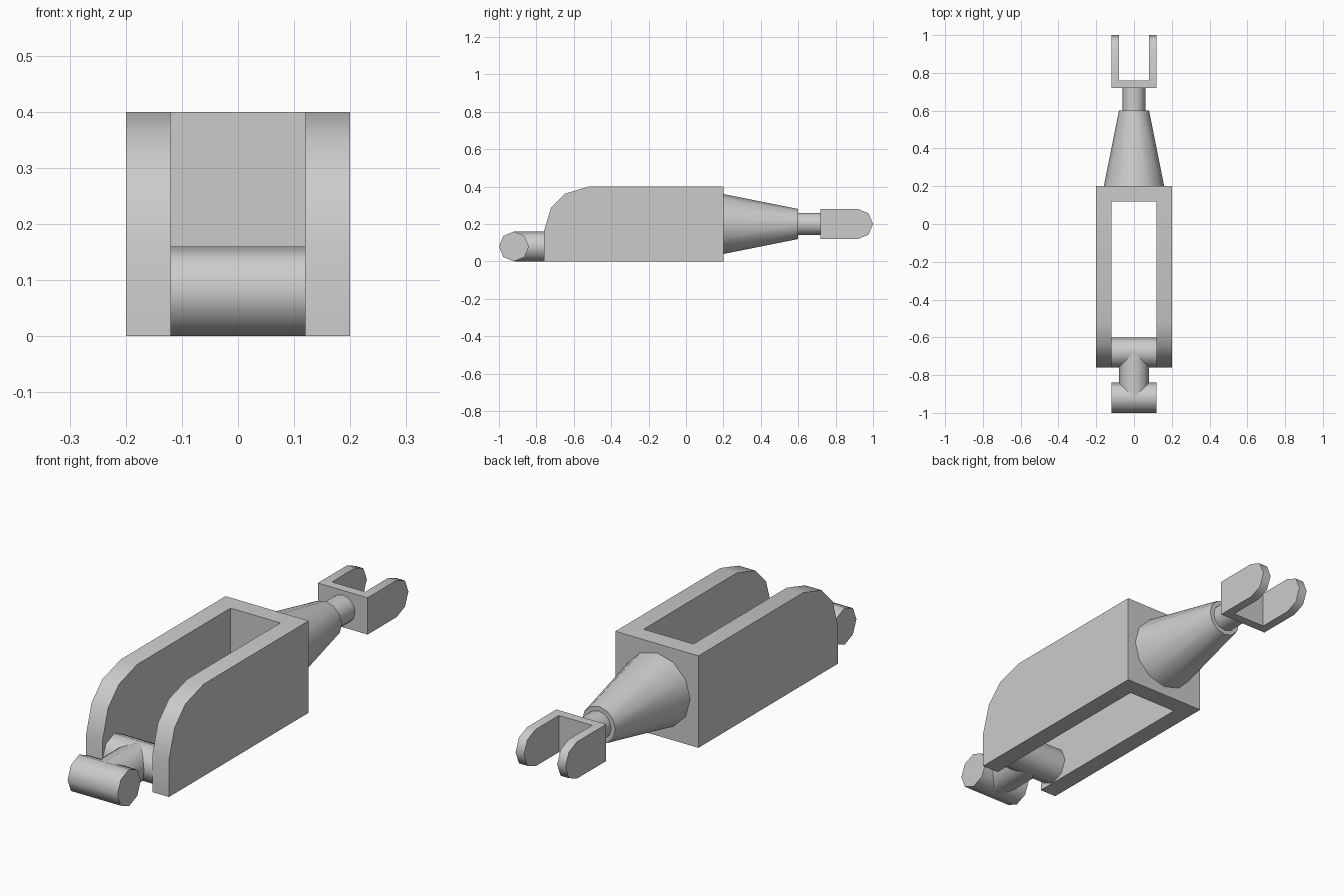
import bpy, bmesh, math
from mathutils import Matrix

if "Cube" in bpy.data.objects:
    bpy.data.objects.remove(bpy.data.objects["Cube"])


def finish(name, bm):
    """Turn a bmesh into a named object, smooth across shallow edges."""
    bmesh.ops.recalc_face_normals(bm, faces=bm.faces)
    me = bpy.data.meshes.new(name)
    bm.to_mesh(me)
    bm.free()
    ob = bpy.data.objects.new(name, me)
    bpy.context.collection.objects.link(ob)
    bpy.ops.object.select_all(action='DESELECT')
    ob.select_set(True)
    bpy.context.view_layer.objects.active = ob
    return ob


def smooth(ob):
    bpy.ops.object.select_all(action='DESELECT')
    ob.select_set(True)
    bpy.context.view_layer.objects.active = ob
    bpy.ops.object.shade_smooth_by_angle(angle=math.radians(50))


def extrude_profile(name, profile, half_width):
    """Extrude a (y, z) outline across x."""
    bm = bmesh.new()
    face = bm.faces.new([bm.verts.new((-half_width, y, z)) for y, z in profile])
    res = bmesh.ops.extrude_face_region(bm, geom=[face])
    verts = [v for v in res['geom'] if isinstance(v, bmesh.types.BMVert)]
    bmesh.ops.translate(bm, verts=verts, vec=(2 * half_width, 0, 0))
    return finish(name, bm)


def slotted(name, profile, half_width, slot_half, y0, y1):
    """Profile block with a vertical slot cut right through it."""
    ob = extrude_profile(name, profile, half_width)
    cutter = extrude_profile(name + "_cutter",
                             [(y0, -1), (y1, -1), (y1, 1), (y0, 1)], slot_half)
    cutter.hide_render = True
    mod = ob.modifiers.new("slot", 'BOOLEAN')
    mod.operation = 'DIFFERENCE'
    mod.solver = 'EXACT'
    mod.object = cutter
    bpy.context.view_layer.objects.active = ob
    bpy.ops.object.modifier_apply(modifier=mod.name)
    bpy.data.objects.remove(cutter, do_unlink=True)
    smooth(ob)


def rod(name, axis, start, end, z, r1, r2, sides, offset=0.0):
    """Cylinder or cone along x or y; offset is its y position when along x."""
    mid = (start + end) / 2
    if axis == 'Y':
        mat = Matrix.Translation((0, mid, z)) @ Matrix.Rotation(-math.pi / 2, 4, 'X')
    else:
        mat = Matrix.Translation((mid, offset, z)) @ Matrix.Rotation(math.pi / 2, 4, 'Y')
    bm = bmesh.new()
    bmesh.ops.create_cone(bm, cap_ends=True, segments=sides, radius1=r1,
                          radius2=r2, depth=end - start, matrix=mat)
    smooth(finish(name, bm))


# Main body: open frame with rounded front cheeks
slotted("body_frame",
        [(-0.76, 0), (0.2, 0), (0.2, 0.4), (-0.52, 0.4),
         (-0.647, 0.362), (-0.722, 0.286), (-0.76, 0.16)],
        0.2, 0.12, -1.5, 0.12)

# Front link: two cross pins joined by a short bar
for name, y in (("hinge_pin", -0.68), ("front_pin", -0.92)):
    rod(name, 'X', -0.12, 0.12, 0.08, 0.08, 0.08, 8, y)
rod("link_bar", 'Y', -0.92, -0.68, 0.08, 0.08, 0.08, 8)

# Tapered tail and neck
rod("tail_cone", 'Y', 0.2, 0.6, 0.2, 0.16, 0.08, 12)
rod("tail_neck", 'Y', 0.6, 0.725, 0.2, 0.06, 0.06, 12)

# Rear fork with rounded prong tips
tip = [(0.92 + 0.08 * math.cos(a), 0.2 + 0.08 * math.sin(a))
       for a in (math.radians(-90 + 45 * i) for i in range(5))]
slotted("rear_fork", [(0.72, 0.28), (0.72, 0.12)] + tip, 0.12, 0.08, 0.76, 1.5)
